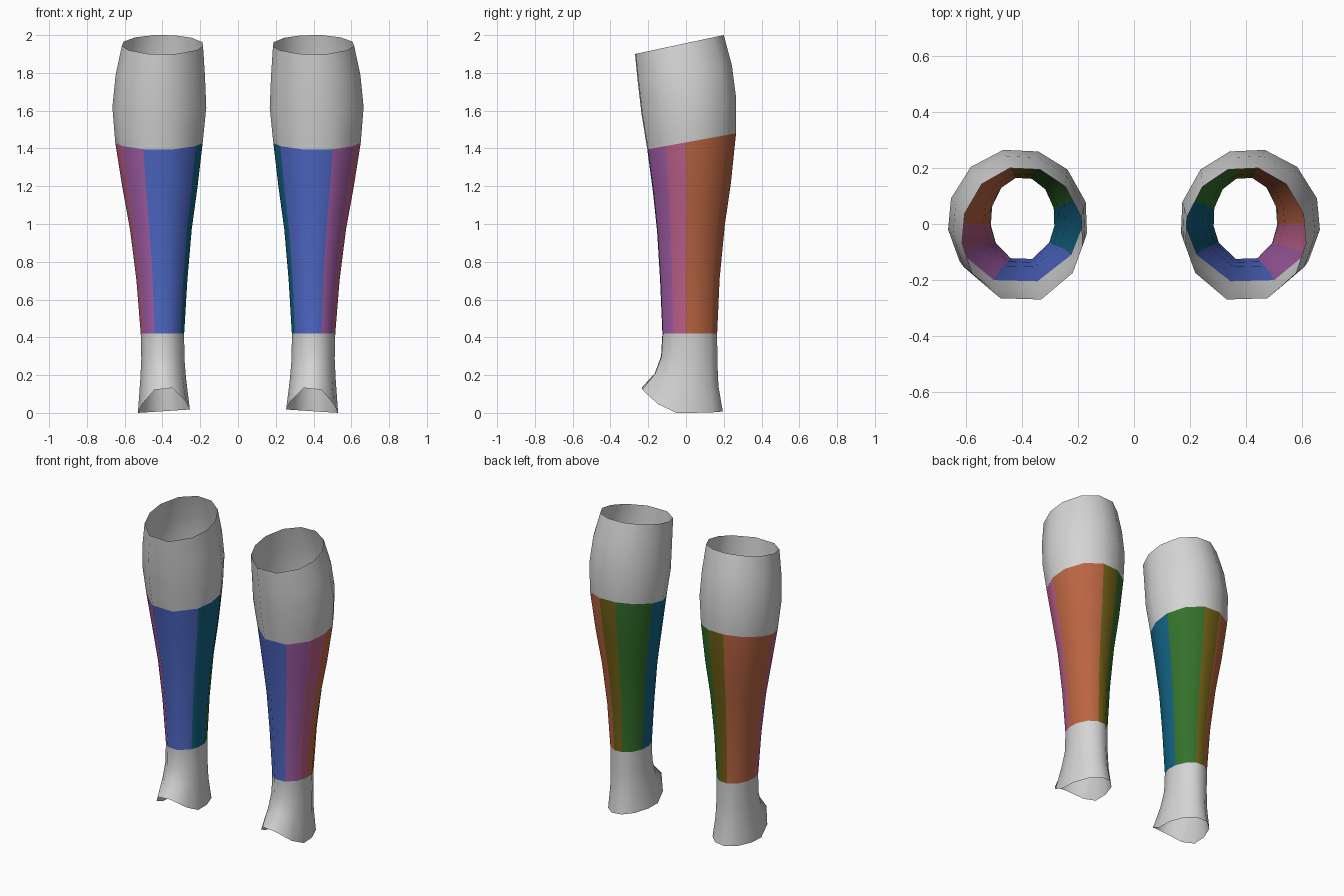
import bpy, bmesh, math

cube = bpy.data.objects.get("Cube")
if cube:
    bpy.data.objects.remove(cube, do_unlink=True)


def to_linear(c):
    c /= 255
    return c / 12.92 if c <= 0.04045 else ((c + 0.055) / 1.055) ** 2.4


def make_material(name, *rgb):
    mat = bpy.data.materials.new(name)
    color = [to_linear(c) for c in rgb] + [1]
    mat.use_nodes = True
    mat.diffuse_color = color
    mat.node_tree.nodes["Principled BSDF"].inputs["Base Color"].default_value = color
    return mat


GREY, PINK, PURPLE, BLUE, TEAL, GREEN, OLIVE, ORANGE = range(8)
materials = [
    make_material("light grey", 212, 212, 212),
    make_material("pink", 188, 96, 138),
    make_material("purple", 162, 93, 166),
    make_material("blue", 78, 104, 198),
    make_material("teal", 18, 98, 130),
    make_material("green", 52, 112, 43),
    make_material("olive", 113, 97, 22),
    make_material("orange brown", 186, 101, 66),
]

# Cross-section corners, counted from the outer side towards the back,
# and the colour of the strip that starts at each corner
ANGLES = [-7, 18, 48, 78, 107, 135, 165, 190, 214, 252, 291, 326]
STRIPS = [ORANGE, ORANGE, ORANGE, OLIVE, GREEN, GREEN,
          TEAL, TEAL, BLUE, BLUE, PURPLE, PINK]

# Rings from knee to ankle: inner x, outer x, front y, back y, front z, back z
RINGS = [
    (0.185, 0.615, -0.27, 0.20, 1.90, 2.00),
    (0.175, 0.648, -0.255, 0.243, 1.75, 1.84),
    (0.168, 0.665, -0.235, 0.265, 1.58, 1.67),
    (0.187, 0.65, -0.205, 0.265, 1.395, 1.48),
    (0.215, 0.612, -0.175, 0.238, 1.17, 1.22),
    (0.245, 0.572, -0.153, 0.205, 0.96, 0.99),
    (0.268, 0.538, -0.137, 0.178, 0.70, 0.71),
    (0.285, 0.515, -0.125, 0.165, 0.42, 0.42),
    (0.284, 0.512, -0.132, 0.166, 0.30, 0.27),
    (0.275, 0.517, -0.165, 0.172, 0.21, 0.14),
    (0.255, 0.53, -0.235, 0.195, 0, 0),
]
BAND = range(3, 7)


def normalise(values):
    low, high = min(values), max(values)
    return [(v - low) / (high - low) for v in values]


across = normalise([math.cos(math.radians(a)) for a in ANGLES])
along = normalise([math.sin(math.radians(a)) for a in ANGLES])


def hem_height(u, v):
    # Level at heel and sides, arched over the instep
    lift = max(0, 0.42 - v) / 0.42
    return 0.018 * (1 - u) + 0.12 * lift ** 1.5


def build_sleeve(name, side):
    bm = bmesh.new()
    rows = []
    for i, (x0, x1, y0, y1, z0, z1) in enumerate(RINGS):
        row = []
        for u, v in zip(across, along):
            z = z0 + (z1 - z0) * v
            if i == len(RINGS) - 1:
                z = hem_height(u, v)
            row.append(bm.verts.new((side * (x0 + (x1 - x0) * u), y0 + (y1 - y0) * v, z)))
        rows.append(row)
    count = len(ANGLES)
    for i in range(len(rows) - 1):
        for j in range(count):
            k = (j + 1) % count
            quad = [rows[i][j], rows[i + 1][j], rows[i + 1][k], rows[i][k]]
            face = bm.faces.new(quad if side > 0 else quad[::-1])
            face.smooth = True
            # Coloured strips only on the shin band
            face.material_index = STRIPS[j] if i in BAND else GREY
    mesh = bpy.data.meshes.new(name)
    bm.to_mesh(mesh)
    bm.free()
    for mat in materials:
        mesh.materials.append(mat)
    obj = bpy.data.objects.new(name, mesh)
    bpy.context.collection.objects.link(obj)


build_sleeve("left_leg_sleeve", 1)
build_sleeve("right_leg_sleeve", -1)
